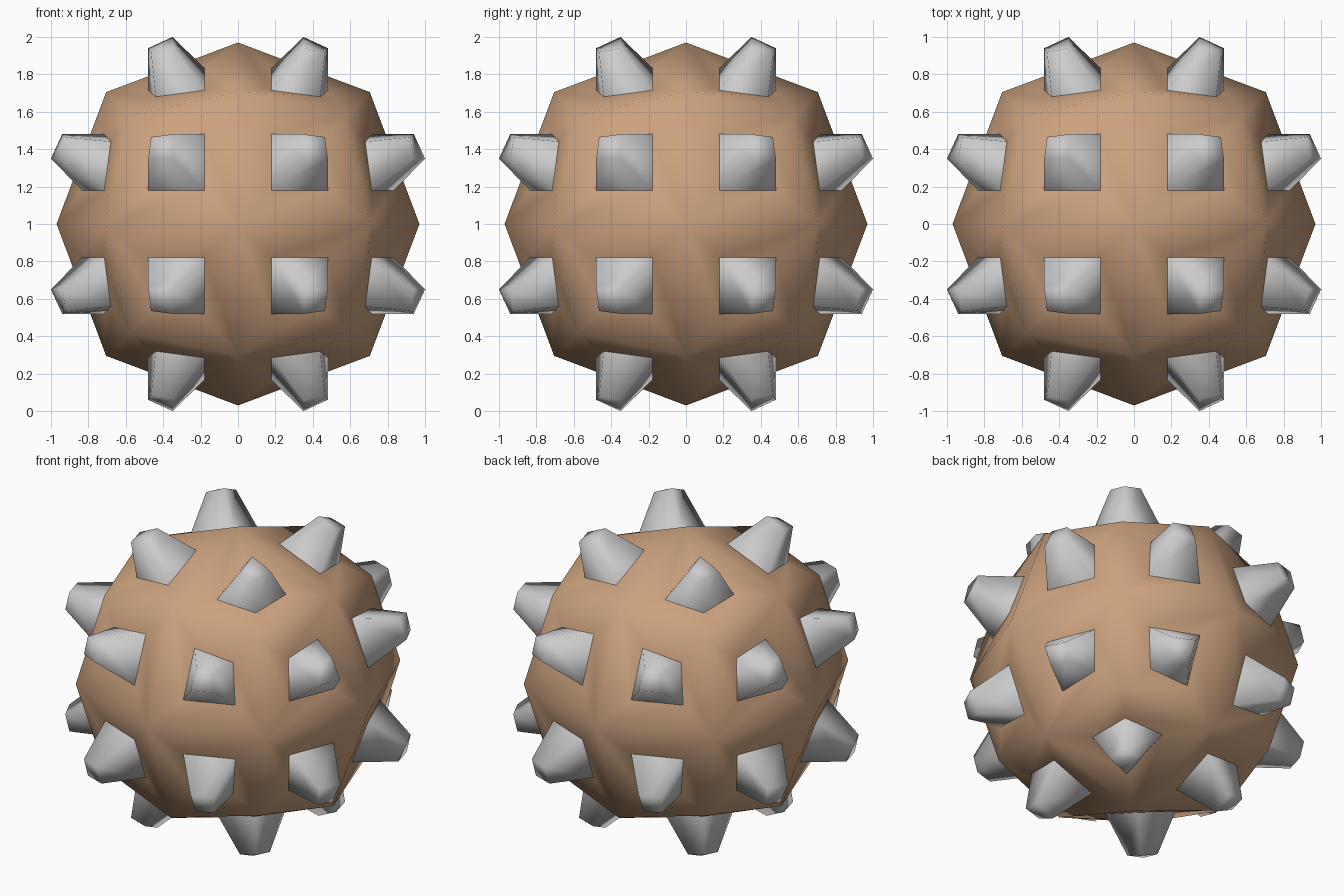
import bpy, bmesh
from itertools import product

if "Cube" in bpy.data.objects:
    bpy.data.objects.remove(bpy.data.objects["Cube"])

# One cell of a cube-sphere (local u, v across a cube face, w outward)
CELL = [(0, 0, .97), (.705, 0, .705), (.58, .58, .58), (0, .705, .705)]
BASE = [(.18, .18, .835), (.48, .18, .715), (.44, .44, .68), (.18, .48, .715)]
TIP = [(.35, .35, 1.0), (.48, .35, .94), (.465, .465, .92), (.35, .48, .94)]


def ring(a, b):
    """Four quads joining loop a to loop b."""
    return [[a[i], a[(i + 1) % 4], b[(i + 1) % 4], b[i]] for i in range(4)]


def build(name, quads, color=None):
    """Repeat the cell's quads over all 24 cells of the ball."""
    bm = bmesh.new()
    for signs in product((1, -1), repeat=3):
        flip = signs[0] * signs[1] * signs[2] < 0
        for turn in range(3):
            for quad in quads:
                pts = []
                for p in quad:
                    q = p[turn:] + p[:turn]
                    pts.append((q[0] * signs[0], q[1] * signs[1], q[2] * signs[2] + 1))
                if flip:
                    pts.reverse()
                bm.faces.new([bm.verts.new(p) for p in pts])
    bmesh.ops.remove_doubles(bm, verts=bm.verts, dist=1e-4)
    for f in bm.faces:
        f.smooth = True
    me = bpy.data.meshes.new(name)
    bm.to_mesh(me)
    bm.free()
    ob = bpy.data.objects.new(name, me)
    bpy.context.collection.objects.link(ob)
    if color:
        mat = bpy.data.materials.new(name + "_brown")
        mat.diffuse_color = color
        mat.use_nodes = True
        mat.node_tree.nodes["Principled BSDF"].inputs["Base Color"].default_value = mat.diffuse_color
        me.materials.append(mat)
    return ob


# Ball body, with openings where the studs sit
build("ball_body", ring(CELL, BASE), (.6, .36, .21, 1))

# Tapered studs: sides plus blunt tip
build("studs", ring(BASE, TIP) + [TIP])
